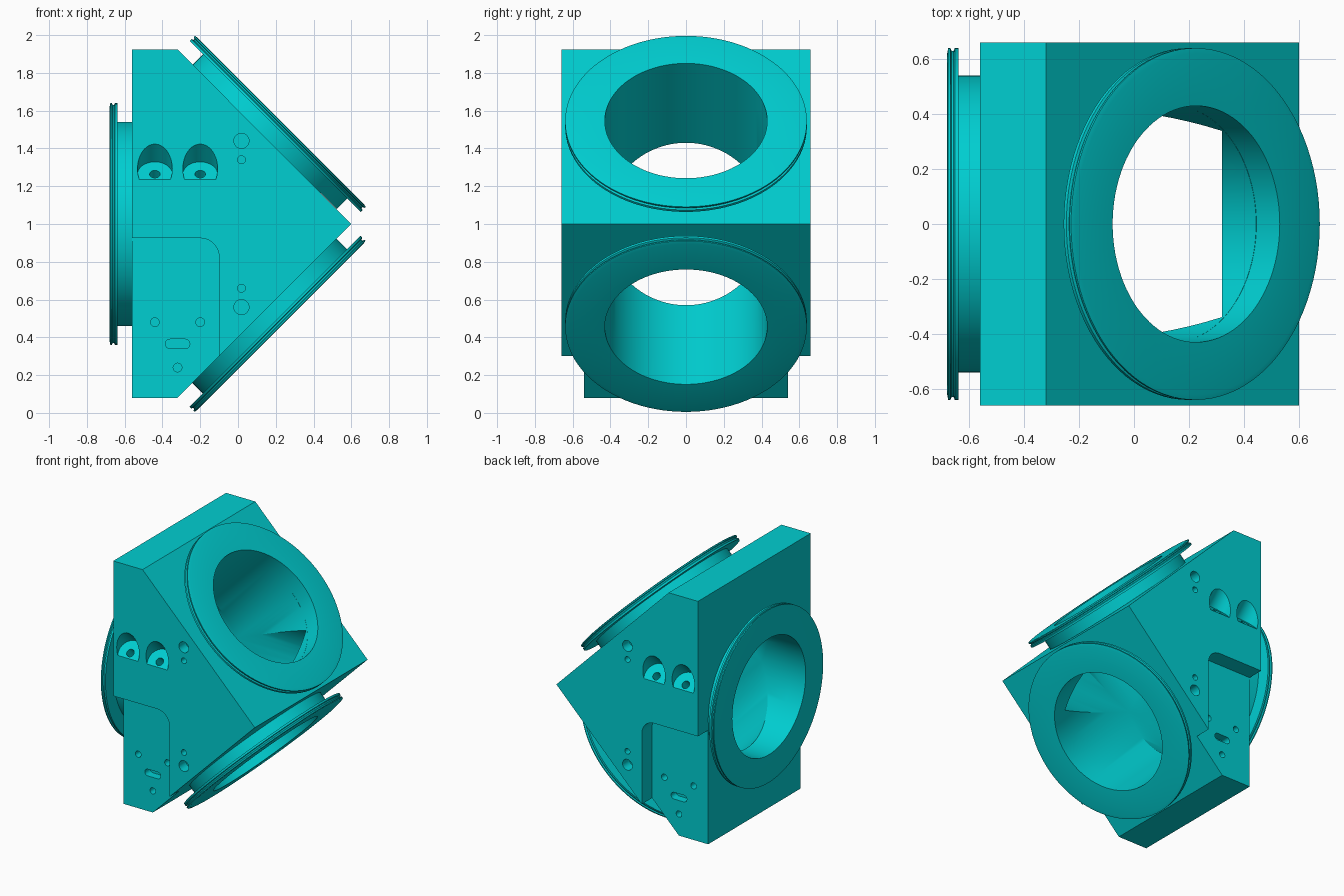
import bpy, bmesh
from math import sin, cos, pi, radians, sqrt
from mathutils import Vector

default = bpy.data.objects.get("Cube")
if default:
    bpy.data.objects.remove(default, do_unlink=True)

teal = bpy.data.materials.new("teal")
teal.use_nodes = True
TEAL = (0.0, 0.62, 0.64, 1)
teal.diffuse_color = TEAL
teal.node_tree.nodes["Principled BSDF"].inputs["Base Color"].default_value = TEAL

HALF = 0.66          # half depth of the block
BORE = 0.43          # radius of the three ports
HUB = Vector((-0.32, 0, 1))


def make(name, bm):
    bmesh.ops.recalc_face_normals(bm, faces=bm.faces)
    mesh = bpy.data.meshes.new(name)
    bm.to_mesh(mesh)
    bm.free()
    mesh.materials.append(teal)
    obj = bpy.data.objects.new(name, mesh)
    bpy.context.scene.collection.objects.link(obj)
    return obj


def prism(name, outline, y0, y1):
    """Extrude an x-z outline along y."""
    bm = bmesh.new()
    face = bm.faces.new([bm.verts.new((x, y0, z)) for x, z in outline])
    new = bmesh.ops.extrude_face_region(bm, geom=[face])["geom"]
    verts = [v for v in new if isinstance(v, bmesh.types.BMVert)]
    bmesh.ops.translate(bm, verts=verts, vec=(0, y1 - y0, 0))
    return make(name, bm)


def lathe(name, profile, origin, axis, steps, closed=False):
    """Revolve (radius, height) points about an axis lying in space."""
    axis = Vector(axis).normalized()
    u = Vector((0, 1, 0)) if abs(axis.y) < 0.1 else Vector((1, 0, 0))
    u = (u - axis * u.dot(axis)).normalized()
    w = axis.cross(u)
    bm = bmesh.new()
    rings = []
    for r, h in profile:
        rings.append([bm.verts.new(Vector(origin) + axis * h
                      + (u * cos(a) + w * sin(a)) * r)
                      for a in (2 * pi * i / steps for i in range(steps))])
    pairs = list(zip(rings, rings[1:]))
    if closed:
        pairs.append((rings[-1], rings[0]))
    else:
        bm.faces.new(rings[0])
        bm.faces.new(rings[-1])
    for a, b in pairs:
        for i in range(steps):
            j = (i + 1) % steps
            bm.faces.new((a[i], a[j], b[j], b[i]))
    return make(name, bm)


def rod(origin, axis, r, h0, h1, steps=32):
    return lathe("cutter", [(r, h0), (r, h1)], origin, axis, steps)


def arc(cx, cz, r, a0, a1, n=12):
    angles = [radians(a0 + (a1 - a0) * i / n) for i in range(n + 1)]
    return [(cx + r * cos(a), cz + r * sin(a)) for a in angles]


def cut(target, cutter):
    mod = target.modifiers.new("cut", 'BOOLEAN')
    mod.operation = 'DIFFERENCE'
    mod.solver = 'EXACT'
    mod.object = cutter
    bpy.context.view_layer.objects.active = target
    bpy.ops.object.modifier_apply(modifier=mod.name)
    bpy.data.objects.remove(cutter, do_unlink=True)


# Five-sided block
block = prism("valve_block", [(-0.56, 0.08), (-0.32, 0.08), (0.6, 1.0),
                              (-0.32, 1.925), (-0.56, 1.925)], -HALF, HALF)

# Rounded pockets, bolt seats and holes, the same on both sides
pocket = [(-0.8, -0.2), (-0.1, -0.2)] + arc(-0.2, 0.825, 0.1, 0, 90) + [(-0.8, 0.925)]
slot = arc(-0.36, 0.365, 0.025, 90, 270) + arc(-0.28, 0.365, 0.025, -90, 90)
for s in (-1, 1):
    floor = HALF - 0.12
    cut(block, prism("cutter", pocket, s * floor, s * 0.9))
    cut(block, prism("cutter", slot, s * (floor - 0.06), s * 0.6))
    for x, z in ((-0.44, 0.48), (-0.2, 0.48), (-0.32, 0.24)):
        cut(block, rod((x, 0, z), (0, s, 0), 0.023, floor - 0.06, 0.6))
    for dz, r in ((0.44, 0.04), (0.34, 0.021)):
        for up in (-1, 1):
            cut(block, rod((0.018, 0, 1 + up * dz), (0, s, 0), r, HALF - 0.08, 0.8))
    # slanted bolt seats
    for x in (-0.44, -0.2):
        seat = (x, s * (HALF - 0.029), 1.264)
        cut(block, rod(seat, (0, s, 1), 0.092, 0, 0.4, 48))
        cut(block, rod(seat, (0, s, 1), 0.028, -0.08, 0.02))

# Three ports meeting at the hub, each with a necked flange
flange = [(BORE, 0), (0.54, 0), (0.54, 0.078), (0.64, 0.078), (0.64, 0.092),
          (0.63, 0.096), (0.63, 0.104), (0.64, 0.108), (0.64, 0.116),
          (0.62, 0.12), (BORE, 0.12)]
diagonal = 0.46 * sqrt(2)
ports = (("side", (-1, 0, 0), 0.24, -0.64),
         ("upper", (1, 0, 1), diagonal + 0.002, 0),
         ("lower", (1, 0, -1), diagonal, 0))
parts = [block]
for name, axis, face, start in ports:
    cut(block, rod(HUB, axis, BORE, start, 1.2, 96))
    ring = [(r, h + face) for r, h in flange]
    parts.append(lathe(name + "_flange", ring, HUB, axis, 96, closed=True))

# Smooth round walls, keep edges crisp
bpy.ops.object.select_all(action='DESELECT')
for part in parts:
    part.select_set(True)
bpy.context.view_layer.objects.active = block
bpy.ops.object.shade_smooth_by_angle(angle=radians(20))
